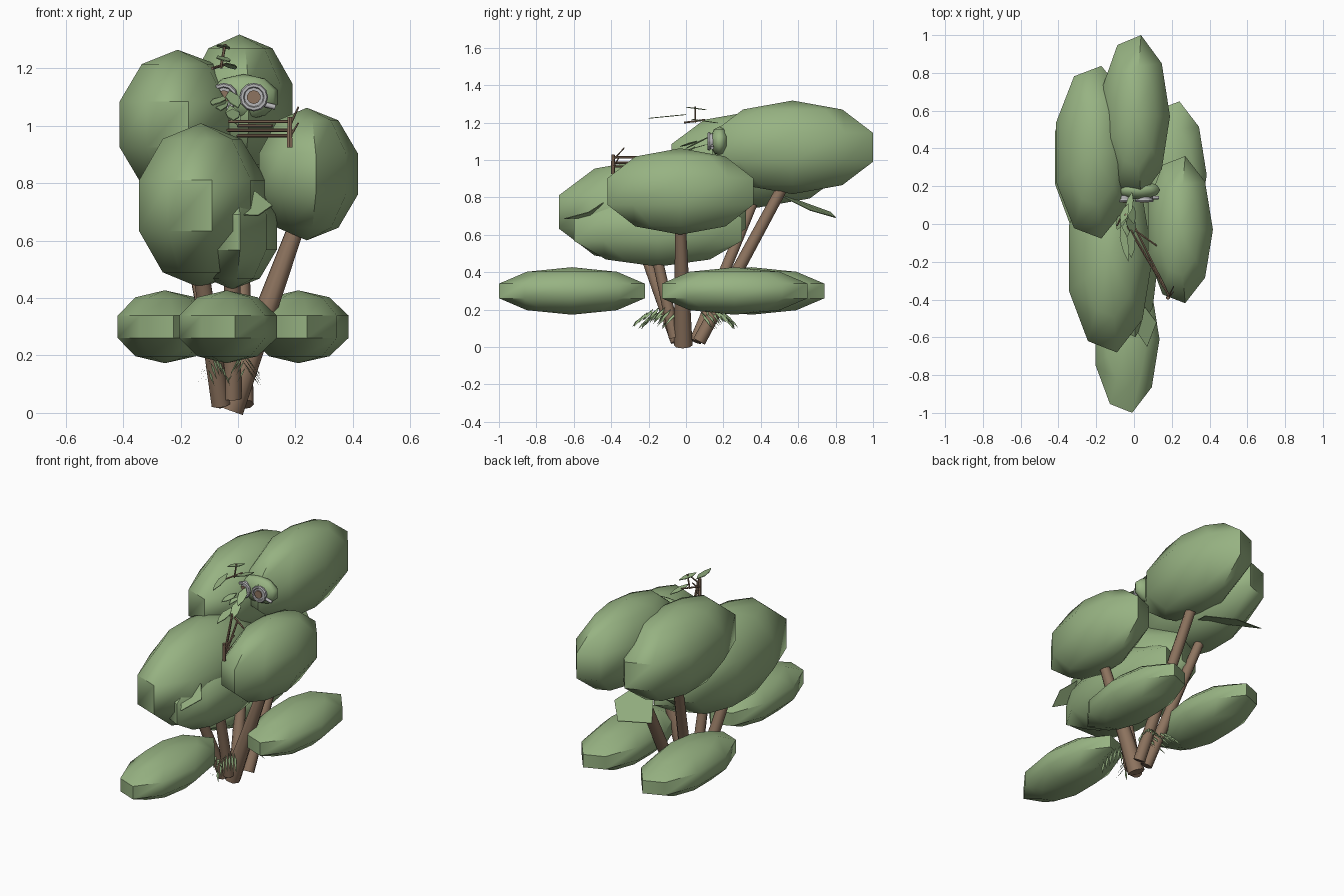
import bpy, bmesh, math
from mathutils import Vector

if "Cube" in bpy.data.objects:
    bpy.data.objects.remove(bpy.data.objects["Cube"])


def material(name, rgb):
    m = bpy.data.materials.new(name)
    m.diffuse_color = (*rgb, 1)
    m.use_nodes = True
    m.node_tree.nodes["Principled BSDF"].inputs["Base Color"].default_value = m.diffuse_color
    return m


GREEN = material("leaf green", (0.31, 0.45, 0.225))
BROWN = material("bark brown", (0.27, 0.175, 0.115))
GREY = material("eye grey", (0.47, 0.47, 0.48))


def finish(name, bm, mat, smooth=None):
    bmesh.ops.recalc_face_normals(bm, faces=bm.faces[:])
    me = bpy.data.meshes.new(name)
    bm.to_mesh(me)
    bm.free()
    me.materials.append(mat)
    ob = bpy.data.objects.new(name, me)
    bpy.context.collection.objects.link(ob)
    if smooth:
        bpy.ops.object.select_all(action='DESELECT')
        ob.select_set(True)
        bpy.context.view_layer.objects.active = ob
        bpy.ops.object.shade_smooth_by_angle(angle=math.radians(smooth))
    return ob


def blob(name, centre, radii, sides=9):
    """Low-poly ellipsoid: five bands, first corner on +x."""
    c, r = Vector(centre), Vector(radii)
    bm = bmesh.new()

    def point(lat, lon):
        lat, lon = math.radians(lat), math.tau * lon / sides
        d = Vector((math.cos(lat) * math.cos(lon), math.cos(lat) * math.sin(lon), math.sin(lat)))
        return bm.verts.new(c + d * r)

    rings = [[point(a, i) for i in range(sides)] for a in (-54, -18, 18, 54)]
    low, high = point(-90, 0), point(90, 0)
    for i in range(sides):
        j = (i + 1) % sides
        for a, b in zip(rings, rings[1:]):
            bm.faces.new((a[i], a[j], b[j], b[i]))
        bm.faces.new((low, rings[0][j], rings[0][i]))
        bm.faces.new((high, rings[-1][i], rings[-1][j]))
    return finish(name, bm, GREEN, 50)


def rod(name, a, b, r1, r2, mat=BROWN, sides=8):
    a, b = Vector(a), Vector(b)
    bm = bmesh.new()
    bmesh.ops.create_cone(bm, cap_ends=True, segments=sides, radius1=r1, radius2=r2,
                          depth=(b - a).length)
    q = (b - a).to_track_quat('Z', 'Y')
    for v in bm.verts:
        v.co = q @ v.co + (a + b) / 2
    return finish(name, bm, mat, 46)


def plate(name, points):
    """Thin flat leaf through the given outline."""
    bm = bmesh.new()
    vs = [bm.verts.new(p) for p in points]
    bm.faces.new(vs)
    ob = finish(name, bm, GREEN)
    mod = ob.modifiers.new("thickness", 'SOLIDIFY')
    mod.thickness = 0.004
    return ob


def leaf(name, base, tip, width):
    a, b = Vector(base), Vector(tip)
    side = (b - a).cross(Vector((0, 0, 1))).normalized() * width / 2
    p, q = a.lerp(b, 0.35), a.lerp(b, 0.7)
    plate(name, [a, p + side, q + side * 0.8, b, q - side * 0.8, p - side])


# Foliage masses
blob("crown_back", (0.005, 0.57, 1.068), (0.195, 0.459, 0.25))
blob("crown_left", (-0.21, 0.38, 1.005), (0.226, 0.488, 0.26))
blob("crown_front", (-0.13, -0.18, 0.722), (0.24, 0.534, 0.287))
blob("crown_inner", (-0.02, -0.15, 0.63), (0.163, 0.48, 0.2))
blob("crown_right", (0.24, -0.03, 0.832), (0.187, 0.416, 0.231))
# Low flat foliage pads
for n, (x, y) in {"right": (0.21, 0.26), "left": (-0.255, 0.35), "front": (-0.04, -0.61)}.items():
    blob("low_pad_" + n, (x, y, 0.3), (0.184, 0.416, 0.127))

# Trunks fanning out of one base
trunks = {
    "right": ((-0.03, -0.015, 0.01), (0.215, -0.03, 0.68), 0.05, 0.028),
    "back": ((0.02, 0.07, 0.03), (0.0, 0.53, 0.88), 0.035, 0.03),
    "left": ((-0.05, 0.05, 0.03), (-0.2, 0.37, 0.8), 0.035, 0.028),
    "front": ((-0.06, -0.05, 0.03), (-0.13, -0.22, 0.5), 0.035, 0.03),
    "inner": ((-0.02, -0.06, 0.05), (-0.02, -0.16, 0.5), 0.032, 0.028),
}
for n, (a, b, r1, r2) in trunks.items():
    rod("trunk_" + n, a, b, r1, r2)

# Fern fronds around the base
def frond(name, base, tip):
    a, b = Vector(base), Vector(tip)
    d = (b - a).normalized()
    side = d.cross(Vector((0, 0, 1))).normalized()
    bm = bmesh.new()
    for k in range(7):
        t = k / 7
        p = a.lerp(b, t) + Vector((0, 0, 0.05 * math.sin(math.pi * t)))
        size = 0.11 - 0.05 * t
        for s in (-1, 1):
            end = p + d * size * 0.7 + side * s * size * 0.5 - Vector((0, 0, size * 0.6))
            mid = p.lerp(end, 0.4)
            w = d * 0.014
            bm.faces.new([bm.verts.new(v) for v in (p, mid + w, end, mid - w)])
    finish(name, bm, GREEN)


for i, (a, b) in enumerate([
        ((0.01, -0.05, 0.19), (0.03, -0.27, 0.13)),
        ((-0.06, -0.05, 0.18), (-0.11, -0.23, 0.12)),
        ((-0.05, 0.08, 0.19), (-0.1, 0.25, 0.13)),
        ((0.02, 0.08, 0.19), (0.04, 0.24, 0.12))]):
    frond(f"fern_frond_{i}", a, b)

# Broad leaves tucked under the foliage
plate("broad_leaf_back", [(-0.1, 0.44, 0.84), (0.02, 0.66, 0.73), (-0.1, 0.8, 0.69), (-0.31, 0.77, 0.72)])
plate("broad_leaf_front", [(-0.03, -0.5, 0.69), (0.06, -0.44, 0.77), (0.12, -0.52, 0.72), (0.07, -0.65, 0.685)])

# Face with ringed eyes
blob("face", (0.02, 0.18, 1.1), (0.125, 0.052, 0.08), 12)
for n, x in (("right", 0.055), ("left", -0.05)):
    rod("eye_disc_" + n, (x, 0.15, 1.1), (x, 0.122, 1.1), 0.042, 0.042, GREY, 12)
    rod("pupil_" + n, (x, 0.13, 1.1), (x, 0.115, 1.1), 0.024, 0.024, BROWN, 10)
    bpy.ops.mesh.primitive_torus_add(location=(x, 0.124, 1.1), rotation=(math.pi / 2, 0, 0),
                                     major_segments=12, minor_segments=6,
                                     major_radius=0.041, minor_radius=0.009)
    ring = bpy.context.object
    ring.name = "eye_ring_" + n
    ring.data.materials.append(GREY)
rod("eye_hinge", (0.09, 0.14, 1.075), (0.13, 0.14, 1.065), 0.009, 0.009, GREY)

# Leaf tuft below the face
for i, (a, b, w) in enumerate([
        ((-0.06, 0.18, 1.1), (-0.06, 0.0, 1.05), 0.055),
        ((-0.03, 0.12, 1.12), (0.0, 0.0, 1.06), 0.05),
        ((-0.02, -0.03, 1.06), (-0.015, -0.18, 1.02), 0.05),
        ((-0.05, 0.06, 1.1), (-0.09, -0.03, 1.07), 0.05),
        ((-0.03, 0.05, 1.07), (0.0, -0.05, 1.0), 0.05)]):
    leaf(f"tuft_leaf_{i}", a, b, w)

# Upper sprig with small leaves
rod("sprig_stem", (-0.06, 0.05, 1.2), (-0.045, 0.05, 1.285), 0.005, 0.005, sides=6)
rod("sprig_twig", (-0.09, -0.01, 1.2), (-0.04, 0.1, 1.215), 0.005, 0.005, sides=6)
leaf("sprig_leaf_top", (-0.07, 0.0, 1.285), (-0.03, 0.11, 1.27), 0.04)
leaf("sprig_leaf_side", (-0.04, 0.03, 1.22), (-0.01, 0.17, 1.2), 0.04)
leaf("sprig_leaf_front", (-0.07, 0.0, 1.245), (-0.03, -0.2, 1.225), 0.04)

# Thin bare branches and their end post
for i, (z, x) in enumerate(((1.015, -0.03), (0.985, -0.035), (0.965, 0.0))):
    rod(f"bare_branch_{i}", (x, -0.01, z), (0.185, -0.38, z), 0.006, 0.006, sides=6)
rod("bare_branch_short", (0.0, -0.03, 1.0), (0.12, -0.115, 1.0), 0.006, 0.005, sides=6)
rod("branch_post", (0.18, -0.39, 0.925), (0.18, -0.39, 1.03), 0.011, 0.009, sides=6)
rod("branch_twig_up", (0.18, -0.39, 1.0), (0.21, -0.33, 1.065), 0.005, 0.003, sides=6)
rod("branch_twig_side", (0.18, -0.39, 0.96), (0.21, -0.36, 1.01), 0.005, 0.003, sides=6)
